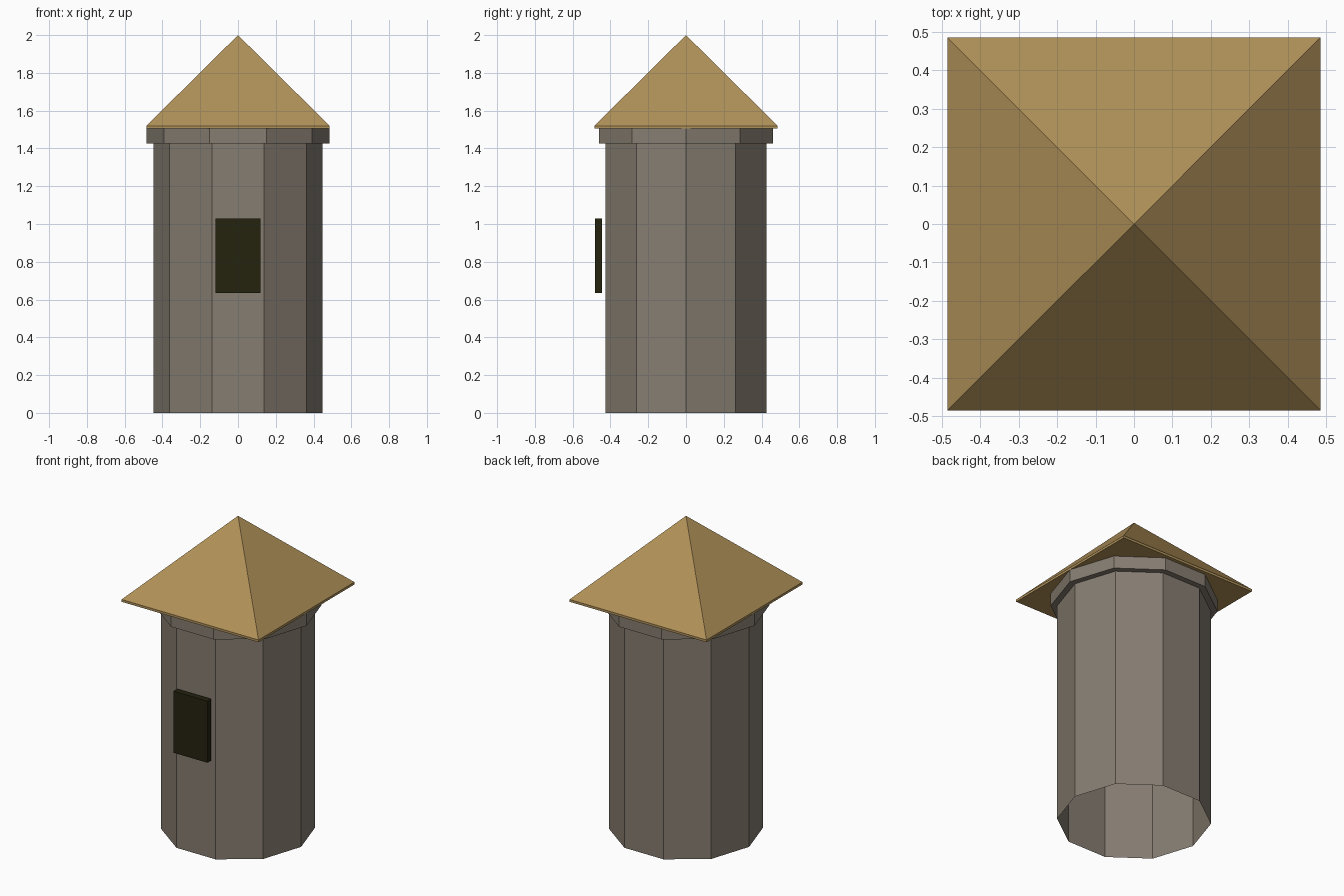
import bpy, bmesh, math

cube = bpy.data.objects.get("Cube")
if cube:
    bpy.data.objects.remove(cube, do_unlink=True)


def material(name, rgb):
    # convert 8-bit sRGB to linear
    linear = [((c / 255 + 0.055) / 1.055) ** 2.4 for c in rgb]
    mat = bpy.data.materials.new(name)
    mat.use_nodes = True
    mat.diffuse_color = (*linear, 1)
    mat.node_tree.nodes["Principled BSDF"].inputs["Base Color"].default_value = (*linear, 1)
    return mat


stone = material("grey stone", (134, 125, 113))
thatch = material("straw roof", (176, 145, 89))
dark = material("dark opening", (37, 35, 15))


def finish(name, bm, mat):
    mesh = bpy.data.meshes.new(name)
    bm.to_mesh(mesh)
    bm.free()
    mesh.materials.append(mat)
    obj = bpy.data.objects.new(name, mesh)
    bpy.context.collection.objects.link(obj)
    return obj


def loft(name, profile, sides, turn, mat):
    """Join polygon rings given as (radius, height); a zero radius makes a tip."""
    bm = bmesh.new()
    rings = []
    for radius, z in profile:
        if radius == 0:
            rings.append([bm.verts.new((0, 0, z))] * sides)
            continue
        angles = [turn + math.tau * i / sides for i in range(sides)]
        rings.append([bm.verts.new((radius * math.cos(a), radius * math.sin(a), z)) for a in angles])
    for low, high in zip(rings, rings[1:]):
        for i in range(sides):
            j = (i + 1) % sides
            corners = [low[i], low[j], high[j], high[i]]
            bm.faces.new(list(dict.fromkeys(corners)))
    return bm, rings, name, mat


# Ten-sided hollow tower that steps out into a rim under the roof
bm, rings, name, mat = loft("tower_wall", [(0.447, 0), (0.447, 1.425), (0.485, 1.425), (0.485, 1.505)],
                            10, 0, stone)
finish(name, bm, mat)

# Square pyramid roof with a thin eave and a closed underside
corner = 0.485 * math.sqrt(2)
bm, rings, name, mat = loft("roof", [(corner, 1.505), (corner, 1.52), (0, 2)], 4, math.pi / 4, thatch)
bm.faces.new(rings[0][::-1])
finish(name, bm, mat)

# Window panel standing just in front of the wall
bm = bmesh.new()
bmesh.ops.create_cube(bm, size=1)
bmesh.ops.scale(bm, vec=(0.24, 0.037, 0.395), verts=bm.verts)
bmesh.ops.translate(bm, vec=(0, -0.462, 0.832), verts=bm.verts)
finish("window_panel", bm, dark)
